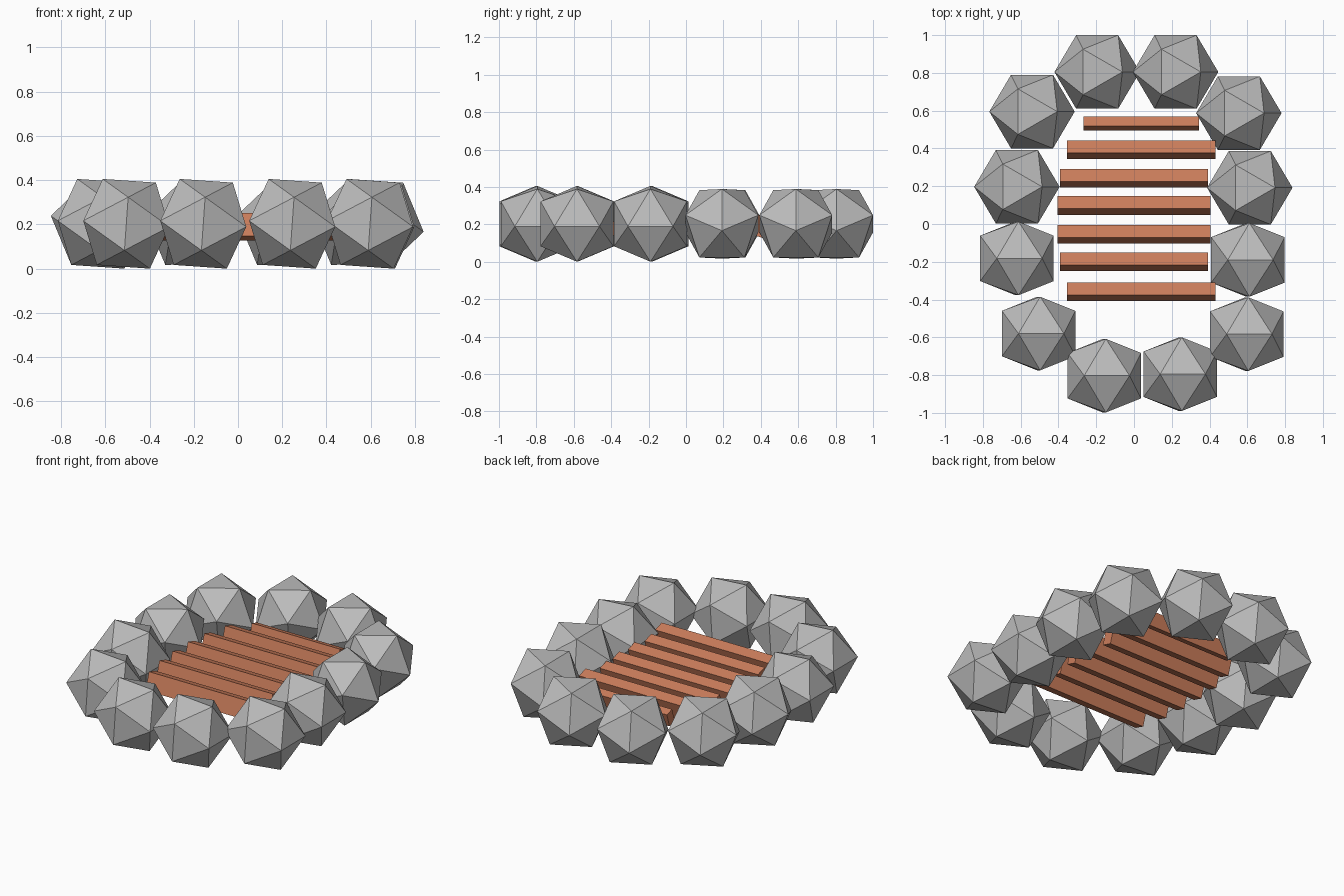
import bpy, bmesh, math
from mathutils import Matrix

if "Cube" in bpy.data.objects:
    bpy.data.objects.remove(bpy.data.objects["Cube"])


def material(name, rgb):
    m = bpy.data.materials.new(name)
    m.diffuse_color = (*rgb, 1)
    m.use_nodes = True
    m.node_tree.nodes["Principled BSDF"].inputs["Base Color"].default_value = m.diffuse_color
    return m


stone = material("grey stone", (0.50, 0.50, 0.50))
wood = material("orange brown wood", (0.60, 0.205, 0.105))


def finish(bm, name, mat):
    mesh = bpy.data.meshes.new(name)
    bm.to_mesh(mesh)
    bm.free()
    mesh.materials.append(mat)
    obj = bpy.data.objects.new(name, mesh)
    bpy.context.collection.objects.link(obj)


# Ring of twelve faceted stones; the front half is turned half round
RADIUS, ROCK_Z = 0.229, 0.203
TILT = Matrix.Rotation(math.radians(35.7), 4, 'Y')
rear = [(-0.195, 0.805), (0.22, 0.805), (0.555, 0.587),
        (-0.54, 0.595), (-0.62, 0.197), (0.613, 0.192)]
front = [(-0.157, -0.803), (0.245, -0.795), (0.597, -0.583),
         (-0.505, -0.58), (-0.62, -0.182), (0.603, -0.19)]


def rock(name, x, y, turn):
    bm = bmesh.new()
    bmesh.ops.create_icosphere(
        bm, subdivisions=1, radius=RADIUS,
        matrix=Matrix.Translation((x, y, ROCK_Z)) @ TILT
        @ Matrix.Rotation(turn, 4, 'Z'))
    finish(bm, name, stone)


for i, (x, y) in enumerate(rear):
    rock(f"rear_stone_{i}", x, y, 0)
for i, (x, y) in enumerate(front):
    rock(f"front_stone_{i}", x, y, math.pi)


# Row of tilted wooden slats: x centre, y centre, length, section scale
slats = [(0.038, 0.532, 0.61, 0.77), (0.038, 0.394, 0.785, 1),
         (0.0, 0.243, 0.785, 1), (0.001, 0.098, 0.81, 1),
         (0.001, -0.055, 0.81, 1), (0.0, -0.2, 0.785, 1),
         (0.038, -0.358, 0.785, 1)]
for i, (x, y, length, s) in enumerate(slats):
    bm = bmesh.new()
    bmesh.ops.create_cube(
        bm, size=1,
        matrix=Matrix.Translation((x, y, 0.19))
        @ Matrix.Rotation(math.radians(-17), 4, 'X')
        @ Matrix.Diagonal((length, 0.069 * s, 0.11 * s, 1)))
    finish(bm, f"wood_slat_{i}", wood)
